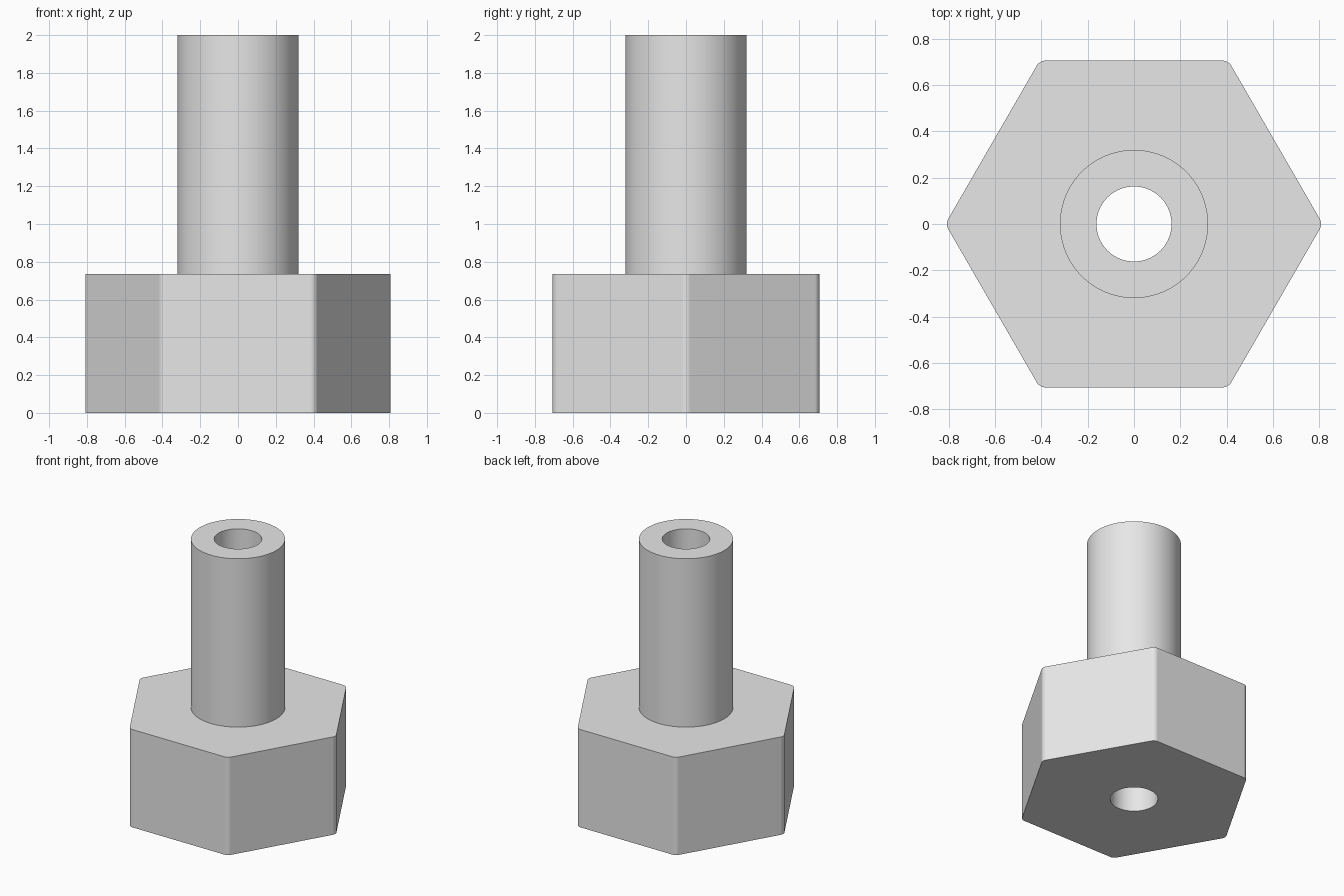
import bpy, bmesh
from math import cos, sin, pi, sqrt, radians

cube = bpy.data.objects.get("Cube")
if cube:
    bpy.data.objects.remove(cube, do_unlink=True)

HEAD_HEIGHT, TOP = 0.735, 2.0
APOTHEM, CORNER = 0.706, 0.045
TUBE_R, HOLE_R = 0.32, 0.162

grey = bpy.data.materials.new("light_grey")
grey.use_nodes = True
grey.diffuse_color = (0.8, 0.8, 0.8, 1)
grey.node_tree.nodes["Principled BSDF"].inputs["Base Color"].default_value = (0.8, 0.8, 0.8, 1)


def circle(radius, count=96):
    return [(radius * cos(2 * pi * i / count), radius * sin(2 * pi * i / count))
            for i in range(count)]


def rounded_hexagon(apothem, radius, steps=6):
    reach = (apothem - radius) * 2 / sqrt(3)
    points = []
    for corner in range(6):
        mid = corner * pi / 3
        for s in range(steps + 1):
            a = mid + (s / steps - 0.5) * pi / 3
            points.append((reach * cos(mid) + radius * cos(a),
                           reach * sin(mid) + radius * sin(a)))
    return points


def ring(bm, outline, z):
    return [bm.verts.new((x, y, z)) for x, y in outline]


def wall(bm, low, high):
    for i in range(len(low)):
        j = (i + 1) % len(low)
        bm.faces.new((low[i], low[j], high[j], high[i]))


def cap(bm, outer, inner):
    edges = []
    for loop in (outer, inner):
        for a, b in zip(loop, loop[1:] + loop[:1]):
            edges.append(bm.edges.get((a, b)) or bm.edges.new((a, b)))
    bmesh.ops.triangle_fill(bm, use_beauty=True, edges=edges)


# One solid: hexagonal head, round tube and a bore through both
bm = bmesh.new()
hexagon = rounded_hexagon(APOTHEM, CORNER)
head_low, head_high = ring(bm, hexagon, 0), ring(bm, hexagon, HEAD_HEIGHT)
tube_low, tube_high = ring(bm, circle(TUBE_R), HEAD_HEIGHT), ring(bm, circle(TUBE_R), TOP)
bore_low, bore_high = ring(bm, circle(HOLE_R), 0), ring(bm, circle(HOLE_R), TOP)
for low, high in ((head_low, head_high), (tube_low, tube_high), (bore_low, bore_high)):
    wall(bm, low, high)
cap(bm, head_low, bore_low)
cap(bm, head_high, tube_low)
cap(bm, tube_high, bore_high)
bmesh.ops.recalc_face_normals(bm, faces=bm.faces)

mesh = bpy.data.meshes.new("hex_fitting")
bm.to_mesh(mesh)
bm.free()
mesh.materials.append(grey)
fitting = bpy.data.objects.new("hex_fitting", mesh)
bpy.context.collection.objects.link(fitting)

# Smooth round surfaces while the large flats stay flat
bpy.ops.object.select_all(action='DESELECT')
fitting.select_set(True)
bpy.context.view_layer.objects.active = fitting
bpy.ops.object.shade_smooth_by_angle(angle=radians(30))
weighted = fitting.modifiers.new("flat_normals", 'WEIGHTED_NORMAL')
weighted.keep_sharp = True
